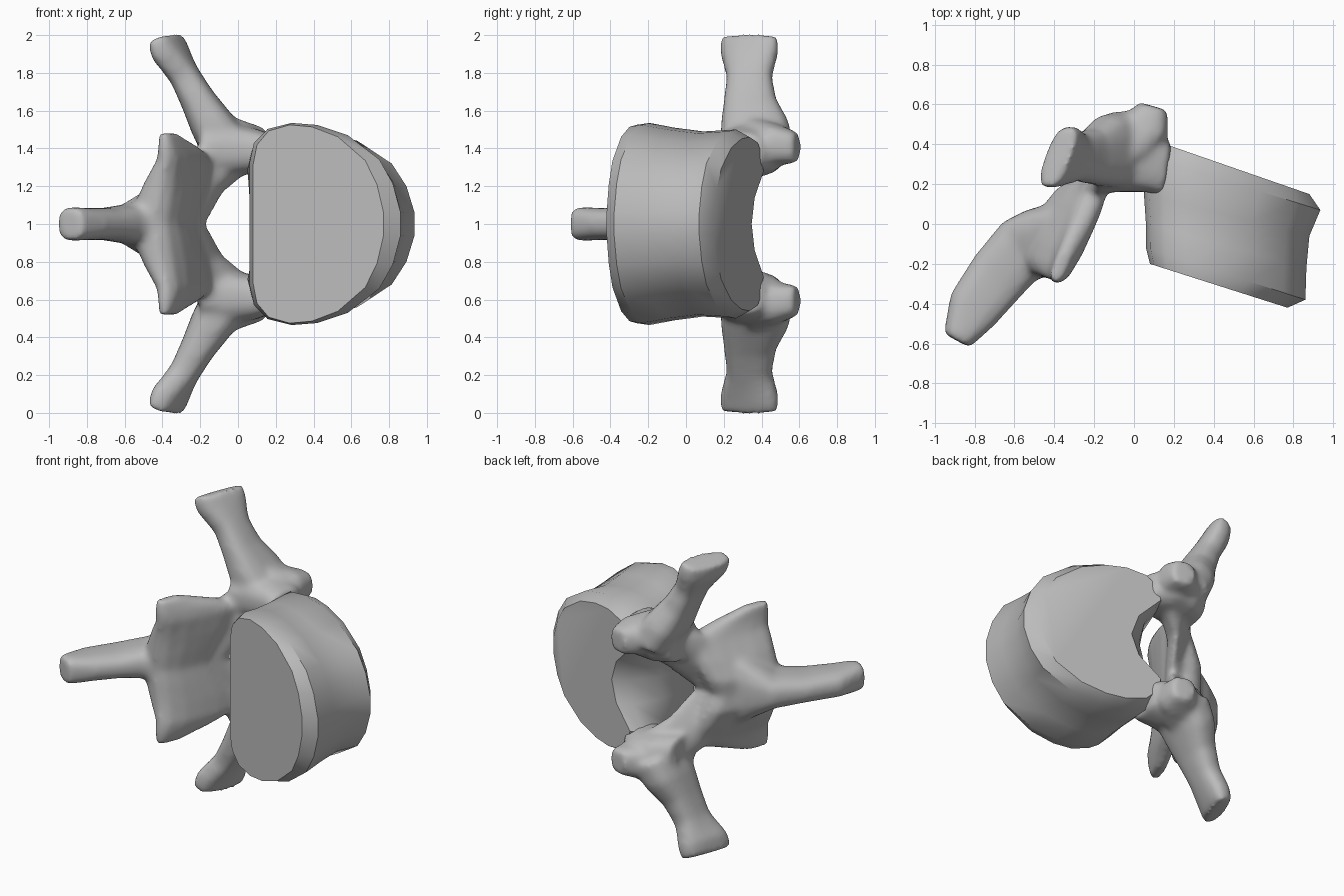
import bpy
import bmesh
from math import cos, sin, tau, radians
from mathutils import Vector

cube = bpy.data.objects.get("Cube")
if cube:
    bpy.data.objects.remove(cube)

bone = bpy.data.materials.new("bone grey")
bone.use_nodes = True
GREY = (0.5, 0.5, 0.5, 1)
bone.diffuse_color = GREY
bone.node_tree.nodes["Principled BSDF"].inputs["Base Color"].default_value = GREY


def make_object(name, bm):
    bmesh.ops.recalc_face_normals(bm, faces=bm.faces)
    mesh = bpy.data.meshes.new(name)
    bm.to_mesh(mesh)
    bm.free()
    mesh.materials.append(bone)
    obj = bpy.data.objects.new(name, mesh)
    obj.location.z = 1
    bpy.context.collection.objects.link(obj)
    return obj


def skin(bm, rings):
    """Join rings of points with quads and close both ends."""
    loops = [[bm.verts.new(p) for p in ring] for ring in rings]
    n = len(loops[0])
    for a, b in zip(loops, loops[1:]):
        for i in range(n):
            j = (i + 1) % n
            bm.faces.new((a[i], a[j], b[j], b[i]))
    bm.faces.new(loops[0])
    bm.faces.new(loops[-1])


def limb(bm, sections, sides=16):
    """Loft rounded-box sections given as centre, half axis u, half axis v."""
    rings = []
    for c, u, v in sections:
        c, u, v = Vector(c), Vector(u), Vector(v)
        ring = []
        for i in range(sides):
            ca, sa = cos(tau * i / sides), sin(tau * i / sides)
            k = (abs(ca) ** 3 + abs(sa) ** 3) ** (-1 / 3)
            ring.append(c + u * ca * k + v * sa * k)
        rings.append(ring)
    skin(bm, rings)


# Vertebral body: D-shaped rings stacked from front to back
half = [(0, 0.3), (0, 0.6), (0.03, 0.8), (0.12, 0.94), (0.28, 1), (0.45, 0.98),
        (0.65, 0.88), (0.86, 0.64), (0.95, 0.4), (1, 0.12)]
outline = [(0, 0)] + half + [(s, -t) for s, t in reversed(half)]


def body_ring(x0, x1, y0, y1, height, dent):
    ring = []
    for s, t in outline:
        if s == 0:
            s = dent * (1 - (t / 0.6) ** 2)
        ring.append((x0 + (x1 - x0) * s, y0 + (y1 - y0) * s, t * height))
    return ring


bm = bmesh.new()
skin(bm, [
    body_ring(0.08, 0.77, -0.20, -0.42, 0.525, 0),
    body_ring(0.06, 0.86, -0.12, -0.38, 0.535, 0),
    body_ring(0.06, 0.865, 0.0, -0.22, 0.51, 0),
    body_ring(0.05, 0.88, 0.15, -0.06, 0.49, 0.05),
    body_ring(0.07, 0.935, 0.34, 0.07, 0.50, 0.16),
    body_ring(0.13, 0.88, 0.41, 0.15, 0.46, 0.24),
])
body = make_object("vertebral_body", bm)
bpy.ops.object.select_all(action='DESELECT')
body.select_set(True)
bpy.context.view_layer.objects.active = body
bpy.ops.object.shade_smooth_by_angle(angle=radians(40))

# Neural arch: upper half built from limbs, mirrored and fused
bm = bmesh.new()
# Pedicle
limb(bm, [((0.17, 0.27, 0.38), (0.02, 0.13, 0), (0, 0, 0.10)),
          ((0.06, 0.34, 0.39), (0, 0.18, 0), (0, 0, 0.125)),
          ((-0.08, 0.34, 0.39), (0, 0.18, 0), (0, 0, 0.14)),
          ((-0.20, 0.30, 0.37), (0, 0.15, 0), (0, 0, 0.12))])
# Upper joint process
limb(bm, [((-0.08, 0.36, 0.43), (0.14, -0.04, 0), (0, 0, 0.14)),
          ((0.04, 0.48, 0.42), (0.13, -0.04, 0), (0, 0, 0.11)),
          ((0.10, 0.59, 0.405), (0.07, -0.02, 0), (0, 0, 0.08))])
# Side process
limb(bm, [((-0.05, 0.38, 0.40), (0, 0.19, 0), (0.12, 0, 0.06)),
          ((-0.14, 0.365, 0.53), (0, 0.18, 0), (0.10, 0, 0.06)),
          ((-0.21, 0.34, 0.65), (0, 0.14, 0), (0.08, 0, 0.05)),
          ((-0.28, 0.335, 0.78), (0.01, 0.12, 0), (0.07, 0, 0.04)),
          ((-0.36, 0.335, 0.91), (0.05, 0.155, 0), (0.075, 0, 0.04)),
          ((-0.385, 0.335, 0.985), (0.055, 0.155, 0), (0.065, 0, 0.025))])
# Bridge between pedicle and lamina
limb(bm, [((-0.05, 0.33, 0.37), (0.05, 0.12, 0), (-0.07, 0.02, 0.11)),
          ((-0.16, 0.24, 0.28), (0.05, 0.12, 0), (-0.07, 0.0, 0.11)),
          ((-0.26, 0.10, 0.11), (0.04, 0.10, 0), (-0.08, 0.0, 0.11)),
          ((-0.29, 0.05, -0.02), (0.04, 0.09, 0), (-0.07, 0.0, 0.03))])
# Lamina widening downwards like a roof, ending in the lower joint process
limb(bm, [((-0.39, -0.05, -0.03), (-0.10, -0.20, 0), (0.11, -0.05, 0)),
          ((-0.37, -0.03, 0.10), (-0.11, -0.23, 0), (0.12, -0.05, 0)),
          ((-0.325, -0.02, 0.22), (-0.12, -0.25, 0), (0.10, -0.04, 0)),
          ((-0.28, -0.02, 0.34), (-0.12, -0.27, 0), (0.07, -0.03, 0)),
          ((-0.31, -0.10, 0.40), (-0.09, -0.20, 0), (0.055, -0.02, 0)),
          ((-0.37, -0.21, 0.48), (-0.03, -0.08, 0), (0.035, -0.01, 0))])
# Spine process
limb(bm, [((-0.39, -0.03, 0), (0.04, -0.13, 0), (0, 0, 0.24)),
          ((-0.47, -0.08, 0), (0.07, -0.15, 0), (0, 0, 0.18)),
          ((-0.58, -0.14, 0), (0.08, -0.15, 0), (0, 0, 0.105)),
          ((-0.70, -0.28, 0), (0.10, -0.12, 0), (0, 0, 0.085)),
          ((-0.81, -0.43, 0), (0.11, -0.08, 0), (0, 0, 0.085)),
          ((-0.89, -0.585, 0), (0.065, -0.035, 0), (0, 0, 0.09))])
arch = make_object("neural_arch", bm)
mirror = arch.modifiers.new("mirror", 'MIRROR')
mirror.use_axis = (False, False, True)
mirror.use_mirror_merge = False
fuse = arch.modifiers.new("fuse", 'REMESH')
fuse.mode = 'VOXEL'
fuse.voxel_size = 0.016
fuse.use_smooth_shade = True
soften = arch.modifiers.new("soften", 'SMOOTH')
soften.factor = 0.5
soften.iterations = 18
